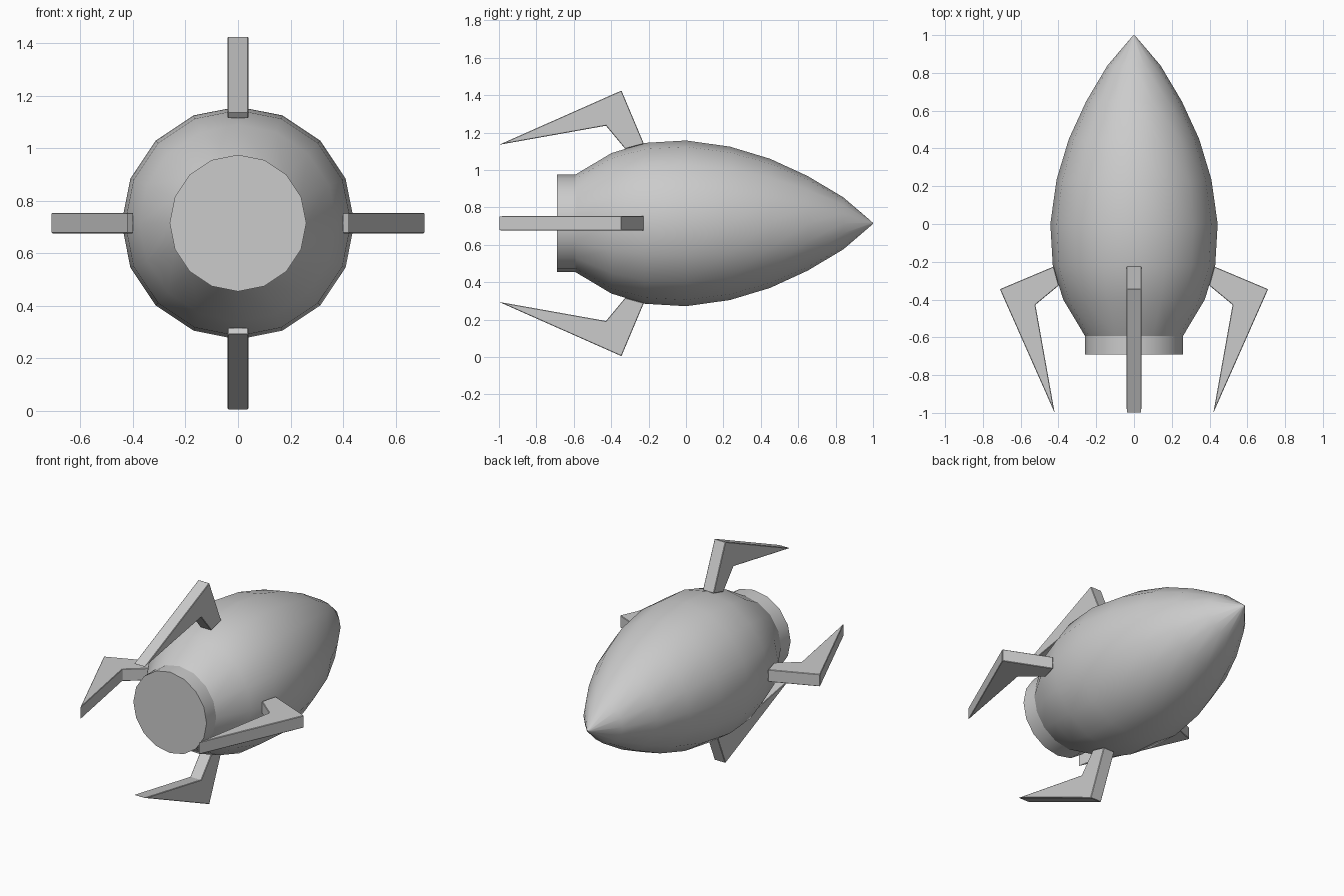
import bpy, bmesh, math
from mathutils import Matrix

if "Cube" in bpy.data.objects:
    bpy.data.objects.remove(bpy.data.objects["Cube"])

AXIS_Z = 0.715   # height of the rocket's long axis
SIDES = 16

def finish(name, bm, angle):
    bmesh.ops.recalc_face_normals(bm, faces=bm.faces)
    me = bpy.data.meshes.new(name)
    bm.to_mesh(me)
    bm.free()
    ob = bpy.data.objects.new(name, me)
    bpy.context.collection.objects.link(ob)
    ob.location.z = AXIS_Z
    if angle:
        bpy.ops.object.select_all(action='DESELECT')
        ob.select_set(True)
        bpy.context.view_layer.objects.active = ob
        bpy.ops.object.shade_smooth_by_angle(angle=math.radians(angle))
    return ob

def lathe(name, profile, angle):
    """Rings of (y, radius) bridged along the y axis, with capped ends."""
    bm = bmesh.new()
    rings = []
    for y, r in profile:
        rings.append([bm.verts.new((r * math.cos(a), y, r * math.sin(a)))
                      for a in (2 * math.pi * i / SIDES for i in range(SIDES))])
    for a, b in zip(rings, rings[1:]):
        for i in range(SIDES):
            j = (i + 1) % SIDES
            bm.faces.new((a[i], a[j], b[j], b[i]))
    bm.faces.new(rings[0])
    bm.faces.new(rings[-1])
    return finish(name, bm, angle)

# Pointed hull with a short straight tail collar
lathe("hull", [(-0.69, 0.26), (-0.592, 0.26), (-0.4, 0.375), (-0.22, 0.43),
               (0.0, 0.443), (0.235, 0.41), (0.45, 0.345), (0.65, 0.253),
               (0.84, 0.14), (0.985, 0.016), (1.0, 0.002)], 27)

# Bent fins: outline as (radius, y), extruded across its thickness
FIN = [(0.42, -1.0), (0.71, -0.345), (0.425, -0.225), (0.398, -0.325), (0.522, -0.428)]
HALF = 0.039

def fin(name, turn):
    bm = bmesh.new()
    face = bm.faces.new([bm.verts.new((r, y, -HALF)) for r, y in FIN])
    new = bmesh.ops.extrude_face_region(bm, geom=[face])["geom"]
    bmesh.ops.translate(bm, vec=(0, 0, 2 * HALF),
                        verts=[v for v in new if isinstance(v, bmesh.types.BMVert)])
    bmesh.ops.rotate(bm, verts=bm.verts, matrix=Matrix.Rotation(turn, 3, 'Y'))
    ob = finish(name, bm, None)
    bevel = ob.modifiers.new("soft_edges", 'BEVEL')
    bevel.width = 0.003
    bevel.segments = 1

for k, side in enumerate(("right", "bottom", "left", "top")):
    fin(side + "_fin", k * math.pi / 2)
